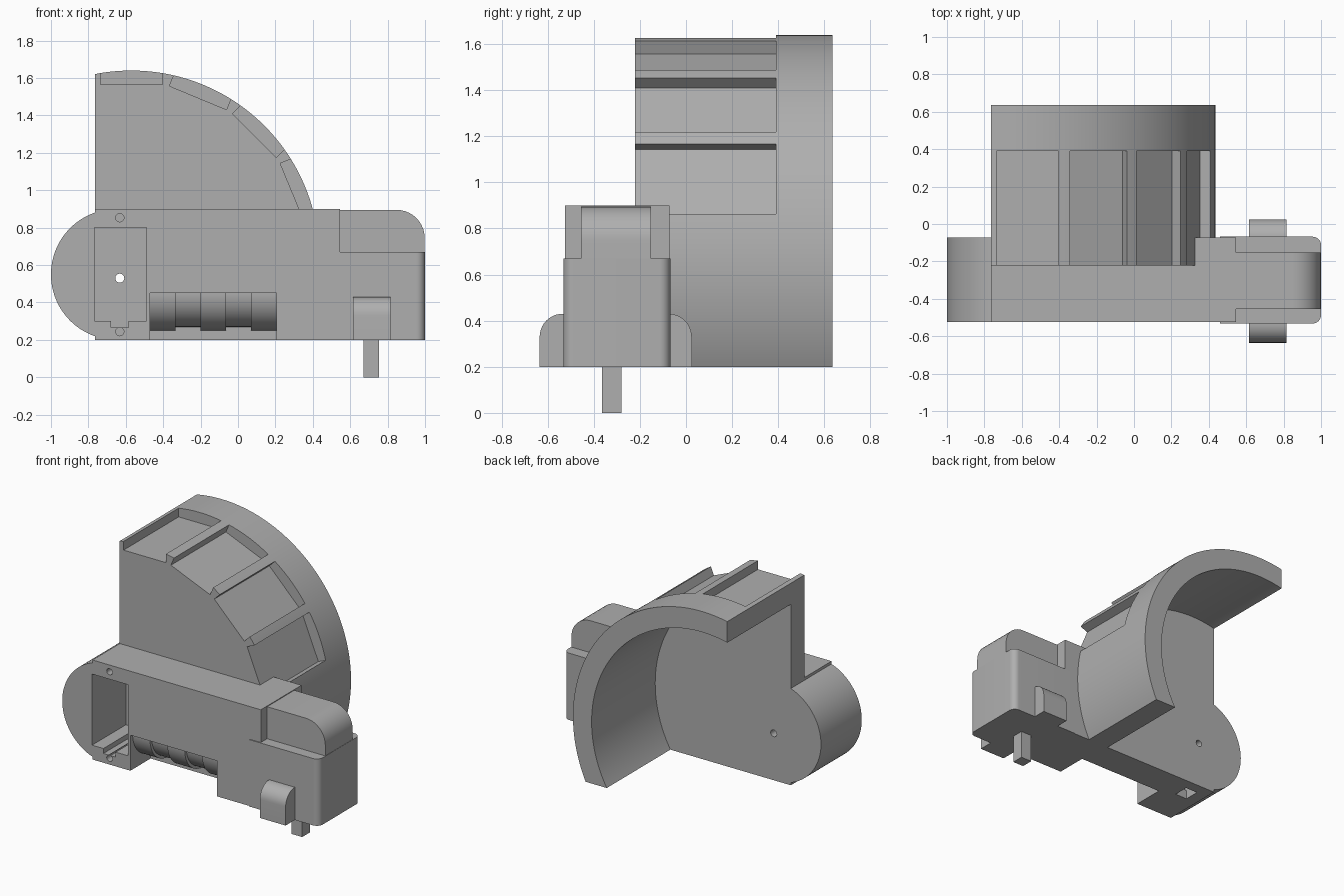
import bpy, bmesh
from math import sin, cos, radians, degrees, asin, acos
from mathutils import Matrix, Vector

if "Cube" in bpy.data.objects:
    bpy.data.objects.remove(bpy.data.objects["Cube"], do_unlink=True)

grey = bpy.data.materials.new("plain_grey")
grey.use_nodes = True
grey.diffuse_color = (0.43, 0.43, 0.43, 1)
grey.node_tree.nodes["Principled BSDF"].inputs["Base Color"].default_value = (0.43, 0.43, 0.43, 1)


def arc(cu, cv, r, a0, a1, n=24):
    """Points along an arc, angles in degrees."""
    angles = [radians(a0 + (a1 - a0) * i / n) for i in range(n + 1)]
    return [(cu + r * cos(a), cv + r * sin(a)) for a in angles]


def rounded(u0, u1, v0, v1, radii):
    """Rectangle profile; corner radii in order: low-left, low-right, top-right, top-left."""
    pts = []
    for i, r in enumerate(radii):
        u = u0 + r if i in (0, 3) else u1 - r
        v = v0 + r if i < 2 else v1 - r
        pts += arc(u, v, r, 180 + 90 * i, 270 + 90 * i, 10) if r else [(u, v)]
    return pts


def prism(name, pts, axis, lo, hi):
    """Extrude a profile along an axis: x uses (y,z), y uses (x,z), z uses (x,y)."""
    place = {"x": lambda p, d: (d, p[0], p[1]),
             "y": lambda p, d: (p[0], d, p[1]),
             "z": lambda p, d: (p[0], p[1], d)}[axis]
    bm = bmesh.new()
    face = bm.faces.new([bm.verts.new(place(p, lo)) for p in pts])
    ext = bmesh.ops.extrude_face_region(bm, geom=[face])
    verts = [g for g in ext["geom"] if isinstance(g, bmesh.types.BMVert)]
    bmesh.ops.translate(bm, verts=verts, vec=Vector(place((0, 0), hi - lo)))
    bmesh.ops.recalc_face_normals(bm, faces=bm.faces[:])
    me = bpy.data.meshes.new(name)
    bm.to_mesh(me)
    bm.free()
    me.materials.append(grey)
    ob = bpy.data.objects.new(name, me)
    bpy.context.collection.objects.link(ob)
    return ob


def box(name, x0, x1, y0, y1, z0, z1):
    return prism(name, [(x0, z0), (x1, z0), (x1, z1), (x0, z1)], "y", y0, y1)


def rod(name, x, z, r, y0, y1, n=32):
    return prism(name, arc(x, z, r, 0, 360, n)[:-1], "y", y0, y1)


def cut(ob, cutters):
    """Subtract cutters one by one, then discard them."""
    bpy.context.view_layer.objects.active = ob
    for c in cutters:
        c.hide_render = True
        mod = ob.modifiers.new("cut", "BOOLEAN")
        mod.operation, mod.solver, mod.object = "DIFFERENCE", "EXACT", c
        bpy.ops.object.modifier_apply(modifier=mod.name)
        bpy.data.objects.remove(c, do_unlink=True)


FRONT, BACK, LEFT = -0.525, -0.072, -0.765

# Main housing with its rounded end
a = degrees(acos((LEFT + 0.65) / 0.35))
housing = prism("housing", [(0.545, 0.2), (0.545, 0.9), (LEFT, 0.9)]
                + arc(-0.65, 0.55, 0.35, a, 360 - a, 48) + [(LEFT, 0.2)], "y", FRONT, BACK)
cut(housing, [
    box("motor_bay", -0.768, -0.49, -0.7, -0.15, 0.3, 0.8),
    box("cable_notch", -0.68, -0.585, -0.7, -0.15, 0.265, 0.4),
    box("cable_exit", -0.68, -0.585, -0.26, -0.15, 0.1, 0.4),
    rod("shaft_hole", -0.632, 0.53, 0.024, -0.3, 0.1),
    rod("upper_screw_hole", -0.632, 0.853, 0.022, -0.7, -0.3),
    rod("lower_screw_hole", -0.632, 0.244, 0.022, -0.7, -0.3),
    box("roller_bay", -0.47, 0.205, -0.7, -0.3, 0.1, 0.45),
])

# Stepped roller: alternating wide and narrow bands
for i in range(5):
    x = -0.47 + 0.135 * i
    r = 0.18 if i % 2 else 0.2
    prism("roller_band_%d" % (i + 1), [(-0.28, 0.47), (-0.5 + 0.2 - r, 0.47)]
          + arc(-0.3, 0.45, r, 180, 270, 24) + [(-0.28, 0.45 - r)], "x", x, x + 0.135)

# Drum: partial cylinder, open at the back
CX, CZ, R = -0.57, 0.635, 1.005
low = degrees(asin((0.2 - CZ) / R))
high = degrees(acos((LEFT - CX) / R))
drum = prism("drum", [(LEFT, 0.2)] + arc(CX, CZ, R, low, high, 96), "y", -0.222, 0.635)
cutters = [
    rod("drum_hollow", CX, CZ, 0.86, BACK, 0.8, 144),
    box("housing_clearance", -1, 1, -0.4, -0.08, 0, 0.85),
    rod("shaft_hole_back", -0.632, 0.53, 0.024, -0.3, 0.1),
]
for i in range(4):
    pocket = box("rim_pocket", -0.165, 0.165, -0.4, 0.39, 0.93, 1.2)
    pocket.data.transform(Matrix.Translation((CX, 0, CZ)) @ Matrix.Rotation(radians(22.5 * i), 4, "Y"))
    cutters.append(pocket)
cut(drum, cutters)

# End block, its narrow raised cap, side lugs and locating peg
prism("end_block", rounded(0.46, 1, -0.532, -0.068, (0, 0.045, 0.045, 0)), "z", 0.2, 0.67)
prism("end_cap", rounded(0.53, 0.998, 0.6, 0.895, (0, 0, 0.15, 0)), "y", -0.455, -0.152)
prism("side_lugs", rounded(-0.635, 0.025, 0.2, 0.43, (0, 0, 0.1, 0.1)), "x", 0.615, 0.815)
box("peg", 0.67, 0.755, -0.365, -0.28, 0, 0.25)

# Smooth curved faces, keep corners crisp
bpy.ops.object.select_all(action="DESELECT")
for ob in bpy.context.collection.objects:
    if ob.type == "MESH":
        ob.select_set(True)
        bpy.context.view_layer.objects.active = ob
bpy.ops.object.shade_smooth_by_angle(angle=radians(20))
